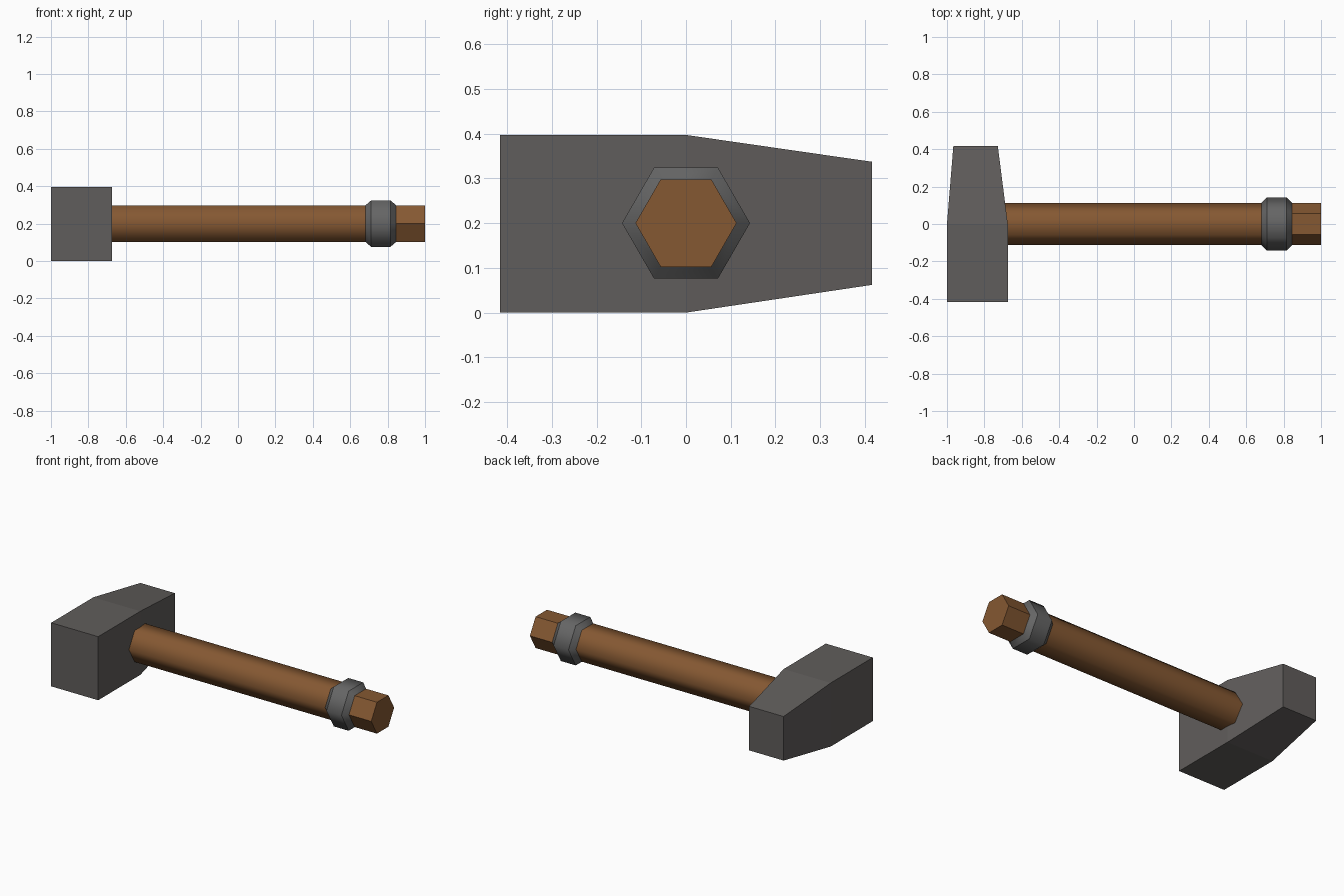
import bpy, bmesh, math

if "Cube" in bpy.data.objects:
    bpy.data.objects.remove(bpy.data.objects["Cube"])

ZC = 0.2  # height of the handle axis


def material(name, rgb):
    m = bpy.data.materials.new(name)
    m.diffuse_color = (*rgb, 1)
    m.use_nodes = True
    m.node_tree.nodes["Principled BSDF"].inputs["Base Color"].default_value = m.diffuse_color
    return m


def loft(name, rings, mat, smooth=(), rounded=False):
    """Skin a list of vertex rings, cap both ends; smooth lists the smooth bands."""
    bm = bmesh.new()
    vs = [[bm.verts.new(p) for p in r] for r in rings]
    n = len(rings[0])
    for b in range(len(vs) - 1):
        for i in range(n):
            j = (i + 1) % n
            f = bm.faces.new((vs[b][i], vs[b][j], vs[b + 1][j], vs[b + 1][i]))
            f.smooth = b in smooth
    bm.faces.new(vs[0][::-1])
    bm.faces.new(vs[-1])
    for r in vs:  # keep the edges around each ring crisp
        for i in range(n):
            bm.edges.get((r[i], r[(i + 1) % n])).smooth = False
    bmesh.ops.recalc_face_normals(bm, faces=bm.faces)
    me = bpy.data.meshes.new(name)
    bm.to_mesh(me)
    bm.free()
    me.materials.append(mat)
    ob = bpy.data.objects.new(name, me)
    bpy.context.collection.objects.link(ob)
    return ob


def hexagon(x, r):
    return [(x, r * math.cos(i * math.pi / 3), ZC + r * math.sin(i * math.pi / 3))
            for i in range(6)]


def rectangle(y, x0, x1, z0, z1):
    return [(x0, y, z0), (x1, y, z0), (x1, y, z1), (x0, y, z1)]


wood = material("brown wood", (0.235, 0.098, 0.032))
iron = material("dark iron", (0.118, 0.110, 0.106))
steel = material("grey collar metal", (0.130, 0.130, 0.130))

# Head: square block at the front, tapering to the back
loft("hammer_head", [
    rectangle(-0.416, -1.0, -0.675, 0.0, 0.397),
    rectangle(0.0, -1.0, -0.675, 0.0, 0.397),
    rectangle(0.416, -0.966, -0.728, 0.062, 0.337)], iron)

# Handle: soft-shaded shaft, flat-sided end
loft("handle", [hexagon(x, 0.113) for x in (-0.70, 0.76, 1.0)], wood, smooth=(0,))

# Collar with chamfered rims
loft("collar", [hexagon(x, r) for x, r in
                ((0.68, 0.112), (0.712, 0.143), (0.815, 0.143), (0.847, 0.112))],
     steel, smooth=(0, 1, 2))
